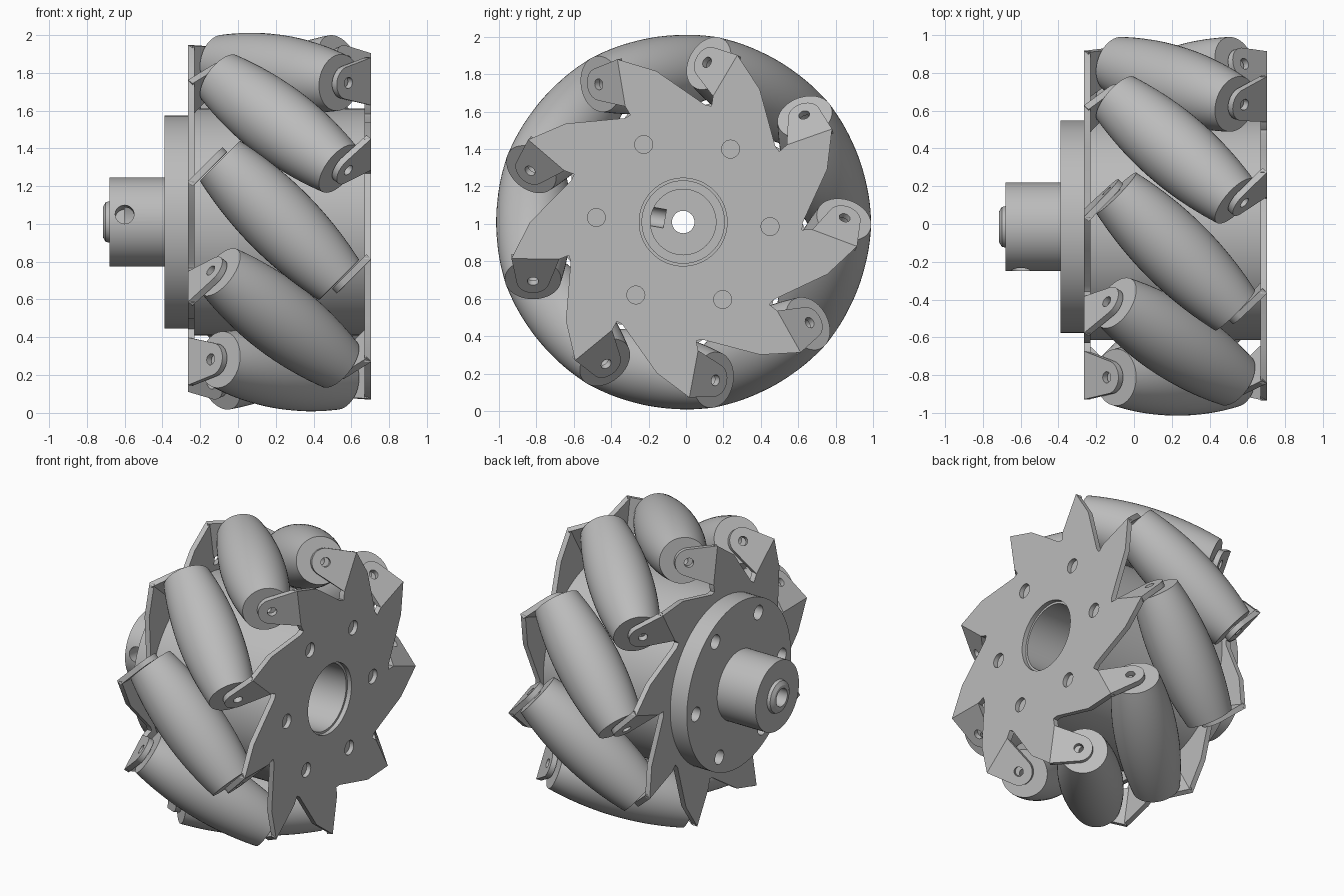
import bpy, bmesh
from math import sin, cos, pi, radians
from mathutils import Matrix, Vector

cube = bpy.data.objects.get("Cube")
if cube:
    bpy.data.objects.remove(cube, do_unlink=True)

# One grey finish for every part
grey = bpy.data.materials.new("plain_grey")
grey.use_nodes = True
colour = (0.5, 0.5, 0.5, 1)
grey.diffuse_color = colour
grey.node_tree.nodes["Principled BSDF"].inputs["Base Color"].default_value = colour

COUNT = 9                  # rollers around the wheel
STEP = 2 * pi / COUNT
PHASE = radians(-20.6)     # angle of the first roller
MID = 0.22                 # x of the wheel's middle plane
HALF = 0.485               # middle plane to outer plate face
THICK = 0.035              # sheet thickness
FOLD = 0.205               # sideways offset of the tab fold
RADIUS = 0.8               # roller centre distance from the axle
CENTRE = Matrix.Translation((MID, -0.015, 1.01))


def place(name, mesh, matrix):
    obj = bpy.data.objects.new(name, mesh)
    bpy.context.collection.objects.link(obj)
    obj.matrix_world = matrix
    return obj


def finish(mesh):
    mesh.materials.clear()
    mesh.materials.append(grey)
    mesh.shade_smooth()
    mesh.set_sharp_from_angle(angle=radians(30))
    return mesh


def bake(obj):
    bpy.context.view_layer.update()
    graph = bpy.context.evaluated_depsgraph_get()
    return bpy.data.meshes.new_from_object(obj.evaluated_get(graph))


def circle(x, y, r, n=32):
    return [(x + r * cos(2 * pi * i / n), y + r * sin(2 * pi * i / n)) for i in range(n)]


def slab(outlines, thickness):
    """Flat sheet from an outline and its holes, centred on local z."""
    curve = bpy.data.curves.new("outline", "CURVE")
    curve.dimensions, curve.fill_mode = "2D", "BOTH"
    curve.extrude = thickness / 2
    for pts in outlines:
        spline = curve.splines.new("POLY")
        spline.points.add(len(pts) - 1)
        for p, co in zip(spline.points, pts):
            p.co = (*co, 0, 1)
        spline.use_cyclic_u = True
    temp = place("temp", curve, Matrix())
    mesh = bake(temp)
    bpy.data.objects.remove(temp)
    bpy.data.curves.remove(curve)
    bm = bmesh.new()
    bm.from_mesh(mesh)
    bmesh.ops.remove_doubles(bm, verts=bm.verts, dist=1e-5)
    bmesh.ops.recalc_face_normals(bm, faces=bm.faces)
    bm.to_mesh(mesh)
    bm.free()
    return finish(mesh)


def lathe(profile, steps):
    """Closed (z, radius) profile turned about local z."""
    bm = bmesh.new()
    vs = [bm.verts.new((r, 0, z)) for z, r in profile]
    edges = [bm.edges.new((vs[i - 1], vs[i])) for i in range(len(vs))]
    bmesh.ops.spin(bm, geom=vs + edges, cent=(0, 0, 0), axis=(0, 0, 1),
                   angle=2 * pi, steps=steps)
    bmesh.ops.remove_doubles(bm, verts=bm.verts, dist=1e-5)
    bmesh.ops.recalc_face_normals(bm, faces=bm.faces)
    mesh = bpy.data.meshes.new("turned")
    bm.to_mesh(mesh)
    bm.free()
    return finish(mesh)


def frame(x, y, z, origin=(0, 0, 0)):
    m = Matrix((x, y, z)).transposed().to_4x4()
    m.translation = origin
    return m


X = Vector((1, 0, 0))


def radial(a):
    return Vector((0, cos(a), sin(a)))


def tangent(a):
    return Vector((0, -sin(a), cos(a)))


# Local z along the axle
AXLE = frame((0, 1, 0), (0, 0, 1), (1, 0, 0))


def along(x):
    return CENTRE @ Matrix.Translation((x - MID, 0, 0)) @ AXLE


# Toothed side plate: slot edge, crown, fold tip, fold root, slot bottom
tooth = [(0.599, -0.218), (0.82, 0.01), (0.916, FOLD), (0.66, FOLD), (0.61, 0.185)]
outline = []
for k in range(COUNT):
    a = PHASE + k * STEP
    outline += [(p * cos(a) - q * sin(a), p * sin(a) + q * cos(a)) for p, q in tooth]
bolts = [circle(0.465 * cos(a), 0.465 * sin(a), 0.048, 24)
         for a in (radians(-3 + 60 * i) for i in range(6))]
plate = slab([outline, circle(0, 0, 0.235, 64)] + bolts, THICK)

# Bent tab with a rounded end and a pin hole
REACH, TAB = 0.17, 0.088
arc = [(RADIUS + TAB * cos(t), REACH + TAB * sin(t))
       for t in (radians(15 + 150 * i / 16) for i in range(17))]
tab = slab([[(0.66, 0), (0.916, 0)] + arc, circle(RADIUS, REACH, 0.03, 20)], THICK)

# Barrel roller with a pin bore
LONG = 0.445
barrel = [(LONG * i / 10, 0.2 - 0.25 * (LONG * i / 10) ** 2) for i in range(-10, 11)]
roller = lathe(barrel + [(LONG, 0.03), (-LONG, 0.03)], 48)

# Both sides: the right side is the left one turned about a roller's radial line
flip = Matrix.Rotation(pi, 4, radial(PHASE))
for side, turn in (("left", Matrix()), ("right", flip)):
    place(side + "_plate", plate,
          CENTRE @ turn @ Matrix.Translation((HALF - THICK / 2, 0, 0)) @ AXLE)
    for k in range(COUNT):
        a = PHASE + k * STEP
        axis = (X + tangent(a)).normalized()
        down = (tangent(a) - X).normalized()
        start = X * HALF + tangent(a) * FOLD - axis * THICK / 2
        place(f"{side}_tab_{k + 1}", tab,
              CENTRE @ turn @ frame(radial(a), down, radial(a).cross(down), start))

for k in range(COUNT):
    a = PHASE + k * STEP
    axis = (X + tangent(a)).normalized()
    place(f"roller_{k + 1}", roller,
          CENTRE @ frame(radial(a), axis.cross(radial(a)), axis, radial(a) * RADIUS))

# Central drum with an open bore
drum = lathe([(-0.235, 0.6), (0.675, 0.6), (0.675, 0.22), (-0.235, 0.22)], 96)
place("drum", drum, along(0))

# Mounting flange with bolt holes
flange = slab([circle(0, 0, 0.563, 96), circle(0, 0, 0.234, 64)] + bolts, 0.125)
place("flange", flange, along(-0.3275))

# Shaft hub with a chamfered nose
hub_mesh = lathe([(-0.235, 0.235), (-0.68, 0.235), (-0.68, 0.11), (-0.7, 0.105),
                  (-0.715, 0.08), (-0.715, 0.06), (-0.6, 0.06), (-0.6, 0.175),
                  (-0.235, 0.175)], 64)
hub = place("hub", hub_mesh, along(0))

# Set screw hole in the front of the hub
bm = bmesh.new()
bmesh.ops.create_cone(bm, cap_ends=True, segments=32, radius1=0.05, radius2=0.05, depth=0.2)
screw = bpy.data.meshes.new("screw_cutter")
bm.to_mesh(screw)
bm.free()
out = radial(radians(170))
cutter = place("screw_cutter", screw, CENTRE @ frame(
    X, out.cross(X), out, X * (-0.6 - MID) + out * 0.2))
cutter.hide_render = True
cut = hub.modifiers.new("screw_hole", "BOOLEAN")
cut.operation, cut.solver, cut.object = "DIFFERENCE", "EXACT", cutter
baked = bake(hub)
hub.modifiers.clear()
hub.data = finish(baked)
bpy.data.objects.remove(cutter, do_unlink=True)
